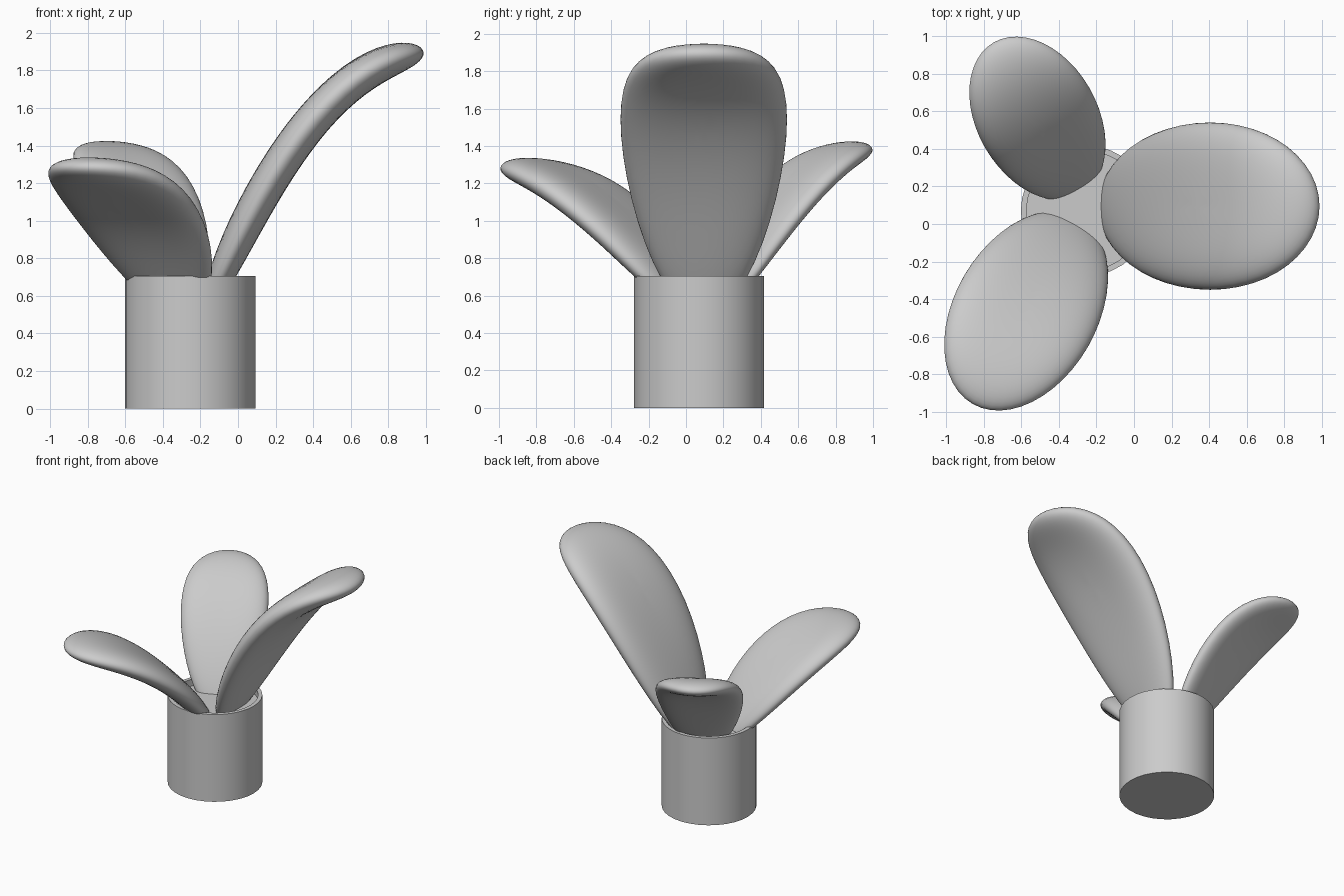
import bpy, bmesh
from math import radians
from mathutils import Vector, Matrix

if "Cube" in bpy.data.objects:
    bpy.data.objects.remove(bpy.data.objects["Cube"])

grey = bpy.data.materials.new("plain grey")
grey.use_nodes = True
grey.diffuse_color = (0.6, 0.6, 0.6, 1)
grey.node_tree.nodes["Principled BSDF"].inputs["Base Color"].default_value = (0.6, 0.6, 0.6, 1)


def finish(name, bm, angle):
    bmesh.ops.recalc_face_normals(bm, faces=bm.faces)
    mesh = bpy.data.meshes.new(name)
    bm.to_mesh(mesh)
    bm.free()
    mesh.materials.append(grey)
    obj = bpy.data.objects.new(name, mesh)
    bpy.context.collection.objects.link(obj)
    bpy.ops.object.select_all(action='DESELECT')
    obj.select_set(True)
    bpy.context.view_layer.objects.active = obj
    bpy.ops.object.shade_smooth_by_angle(angle=radians(angle))


POT_X, POT_Y, POT_R, POT_H, WALL, SOIL_Z = -0.255, 0.07, 0.347, 0.705, 0.03, 0.65


def cylinder(radius, height, z):
    bm = bmesh.new()
    place = Matrix.Translation((POT_X, POT_Y, z + height / 2))
    bmesh.ops.create_cone(bm, cap_ends=True, segments=32, radius1=radius,
                          radius2=radius, depth=height, matrix=place)
    return bm


# Pot: a cylinder with its top inset and sunk to leave a thin rim
bm = cylinder(POT_R, POT_H, 0)
top = max(bm.faces, key=lambda f: f.calc_center_median().z)
bmesh.ops.inset_region(bm, faces=[top], thickness=WALL)
hollow = bmesh.ops.extrude_face_region(bm, geom=[top])
bmesh.ops.translate(bm, vec=(0, 0, -0.08),
                    verts=[v for v in hollow["geom"] if isinstance(v, bmesh.types.BMVert)])
bmesh.ops.delete(bm, geom=[top], context='FACES_ONLY')
finish("pot", bm, 40)

# Soil disc
finish("soil", cylinder(POT_R - WALL, 0.02, SOIL_Z - 0.02), 40)


def leaf(name, centre, heading, length, width, tip_z, base_z=0.5):
    """Plump flattened ball, bent upward along its length."""
    half_thick = 0.215 * width
    rise = tip_z - base_z
    bm = bmesh.new()
    bmesh.ops.create_uvsphere(bm, u_segments=48, v_segments=32, radius=1)
    turn = Matrix.Translation((*centre, 0)) @ Matrix.Rotation(radians(heading), 4, 'Z')
    for v in bm.verts:
        p, q, side = v.co
        r = min(1, (p * p + q * q) ** 0.5)
        t = (p + 1) / 2
        back = max(0, 1 - t)
        z = base_z + rise * (0.9 * (1 - back ** 2.15) + 0.1 * t)
        slope = rise * (0.9 * 2.15 * back ** 1.15 + 0.1) / (2 * length)
        normal = Vector((-slope, 0, 1)).normalized()
        thick = half_thick * (1 - r ** 4.5) ** 0.5 * (1 if side > 0 else -1)
        v.co = turn @ (Vector((p * length, q * width, z)) + normal * thick)
    finish(name, bm, 80)


# Three leaves spread evenly around the pot
leaf("large_leaf", (0.405, 0.095), 0, 0.582, 0.445, 1.895)
leaf("back_leaf", (-0.515, 0.565), 120, 0.463, 0.32, 1.385)
leaf("front_leaf", (-0.575, -0.465), 240, 0.568, 0.38, 1.285)
